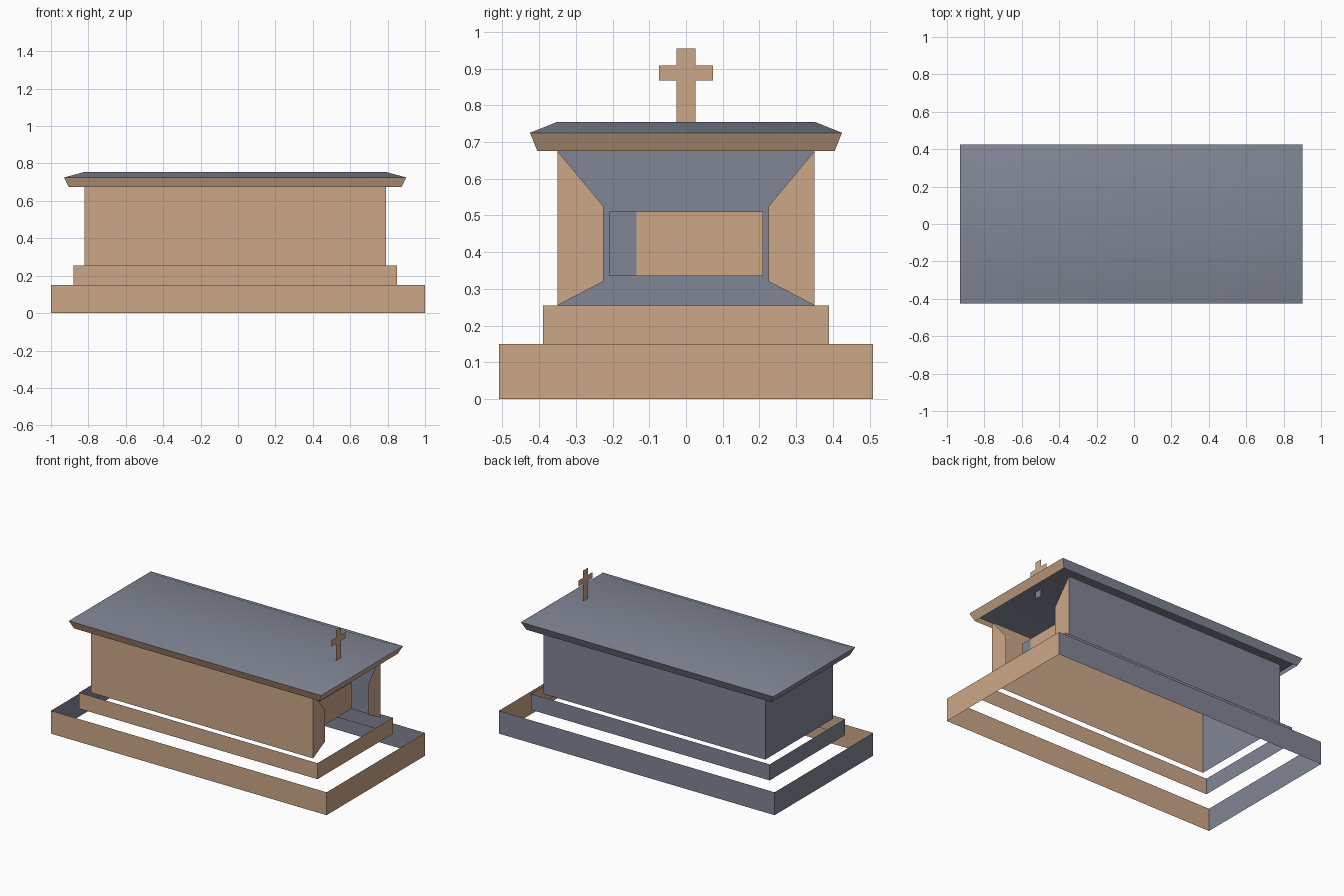
import bpy
import bmesh

cube = bpy.data.objects.get("Cube")
if cube:
    bpy.data.objects.remove(cube, do_unlink=True)


def make_material(name, rgb):
    mat = bpy.data.materials.new(name)
    mat.use_nodes = True
    mat.diffuse_color = (*rgb, 1)
    mat.node_tree.nodes["Principled BSDF"].inputs["Base Color"].default_value = (*rgb, 1)
    return mat


TAN = make_material("tan stone", (0.60, 0.39, 0.245))
SLATE = make_material("slate grey", (0.22, 0.24, 0.305))


def finish(bm, name, materials):
    mesh = bpy.data.meshes.new(name)
    bm.to_mesh(mesh)
    bm.free()
    for mat in materials:
        mesh.materials.append(mat)
    obj = bpy.data.objects.new(name, mesh)
    bpy.context.collection.objects.link(obj)
    return obj


def rectangle(bm, x0, x1, y, z):
    return [bm.verts.new(c) for c in ((x0, -y, z), (x1, -y, z), (x1, y, z), (x0, y, z))]


def band(bm, low, high):
    """Four open walls between two rectangles; front and +x walls are tan."""
    n = len(low)
    faces = []
    for i in range(n):
        j = (i + 1) % n
        face = bm.faces.new((low[i], low[j], high[j], high[i]))
        face.material_index = 0 if i < 2 else 1
        faces.append(face)
    bm.normal_update()
    return faces


def plate(name, x, outline, mat):
    """Flat sheet facing +x from a list of (y, z) points."""
    bm = bmesh.new()
    bm.faces.new([bm.verts.new((x, y, z)) for y, z in outline])
    return finish(bm, name, [mat])


def panel(name, x, y0, y1, z0, z1, mat):
    return plate(name, x, [(y0, z0), (y1, z0), (y1, z1), (y0, z1)], mat)


# Stepped plinth, open on top
for name, x0, x1, y, z0, z1 in (
    ("lower_step", -1.0, 1.0, 0.51, 0.0, 0.15),
    ("upper_step", -0.88, 0.85, 0.39, 0.15, 0.255),
):
    bm = bmesh.new()
    band(bm, rectangle(bm, x0, x1, y, z0), rectangle(bm, x0, x1, y, z1))
    finish(bm, name, [TAN, SLATE])

# Chamber walls with an opening in the +x end
bm = bmesh.new()
walls = band(bm, rectangle(bm, -0.82, 0.79, 0.35, 0.255), rectangle(bm, -0.82, 0.79, 0.35, 0.675))
end = walls[1]
bmesh.ops.inset_region(bm, faces=[end], thickness=0.125)
for v in end.verts:
    v.co.z = 0.32 if v.co.z < 0.46 else 0.525
bmesh.ops.delete(bm, geom=[end], context="FACES")
finish(bm, "chamber_walls", [TAN, SLATE])

# Panel standing behind the opening
panel("inner_panel", 0.675, -0.135, 0.21, 0.335, 0.51, TAN)
panel("inner_panel_edge", 0.675, -0.21, -0.135, 0.335, 0.51, SLATE)

# Flared cornice
bm = bmesh.new()
band(bm, rectangle(bm, -0.905, 0.875, 0.405, 0.675), rectangle(bm, -0.93, 0.90, 0.425, 0.725))
finish(bm, "cornice", [TAN, SLATE])

# Low hipped roof slab
bm = bmesh.new()
ridge = rectangle(bm, -0.82, 0.79, 0.35, 0.755)
for face in band(bm, rectangle(bm, -0.93, 0.90, 0.425, 0.725), ridge):
    face.material_index = 0
bm.faces.new(ridge)
for face in bm.faces:
    face.smooth = True
finish(bm, "roof", [SLATE])

# Thin cross near the +x end, with its foot under the roof
half = [(0.026, 0.755), (0.026, 0.867), (0.073, 0.867), (0.073, 0.908), (0.026, 0.908), (0.026, 0.955)]
plate("cross", 0.73, half + [(-y, z) for y, z in reversed(half)], TAN)
panel("cross_foot", 0.73, -0.026, 0.026, 0.71, 0.755, SLATE)
